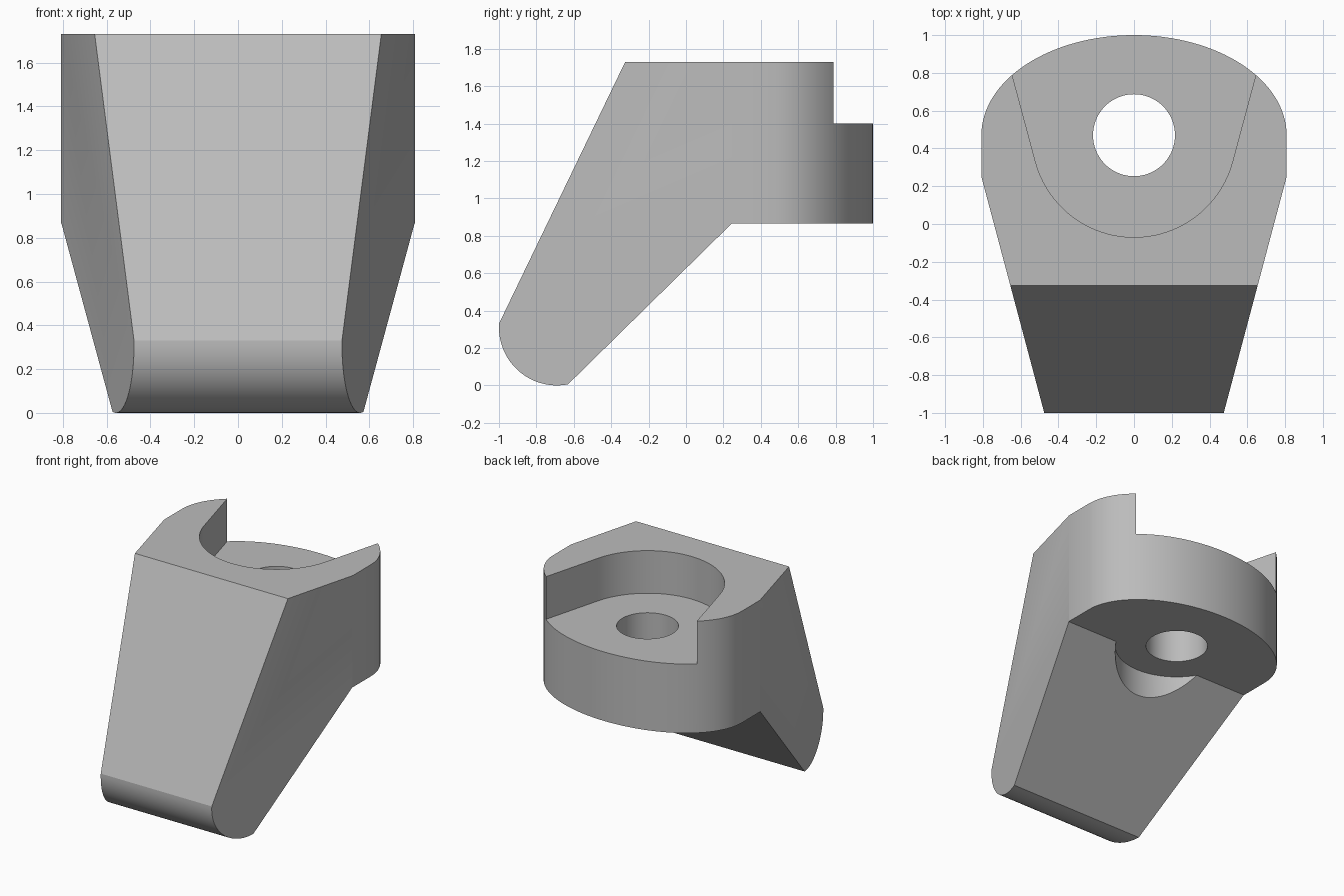
import bpy
import bmesh
from math import sin, cos, radians
from mathutils import Vector

cube = bpy.data.objects.get("Cube")
if cube:
    bpy.data.objects.remove(cube, do_unlink=True)

grey = bpy.data.materials.new("light grey")
grey.use_nodes = True
grey.diffuse_color = (0.5, 0.5, 0.5, 1)
grey.node_tree.nodes["Principled BSDF"].inputs["Base Color"].default_value = (0.5, 0.5, 0.5, 1)


def arc(cx, cy, rx, ry, start, end, steps):
    angles = [radians(start + (end - start) * i / steps) for i in range(steps + 1)]
    return [(cx + rx * cos(a), cy + ry * sin(a)) for a in angles]


def prism(name, outline, low, high, axis="z"):
    """Extrude a flat outline along z, or a (y, z) outline along x."""
    place = (lambda a, b: (a, b, low)) if axis == "z" else (lambda a, b: (low, a, b))
    push = Vector((0, 0, high - low)) if axis == "z" else Vector((high - low, 0, 0))
    bm = bmesh.new()
    face = bm.faces.new([bm.verts.new(place(a, b)) for a, b in outline])
    result = bmesh.ops.extrude_face_region(bm, geom=[face], use_keep_orig=True)
    moved = [v for v in result["geom"] if isinstance(v, bmesh.types.BMVert)]
    bmesh.ops.translate(bm, verts=moved, vec=push)
    bmesh.ops.recalc_face_normals(bm, faces=bm.faces)
    mesh = bpy.data.meshes.new(name)
    bm.to_mesh(mesh)
    bm.free()
    mesh.materials.append(grey)
    obj = bpy.data.objects.new(name, mesh)
    bpy.context.collection.objects.link(obj)
    return obj


def combine(target, tool, operation):
    mod = target.modifiers.new(tool.name, "BOOLEAN")
    mod.operation, mod.solver, mod.object = operation, "EXACT", tool
    bpy.context.view_layer.objects.active = target
    bpy.ops.object.modifier_apply(modifier=mod.name)
    bpy.data.objects.remove(tool, do_unlink=True)


hub_y = 0.47

# Side profile: slanted leg with a rounded toe, and a block behind it
profile = arc(-0.69, 0.31, 0.31, 0.31, 176, 281, 24)
profile += [(0.245, 0.866), (1.2, 0.866), (1.2, 1.73), (-0.325, 1.73)]
bracket = prism("angled_bracket", profile, -1, 1, "x")

# Plan outline: tapered front, elliptical back
plan = [(-0.475, -1), (0.475, -1), (0.808, 0.25)]
plan += arc(0, hub_y, 0.808, 0.53, 0, 180, 64) + [(-0.808, 0.25)]
combine(bracket, prism("plan_limit", plan, -0.5, 2.5), "INTERSECT")

# Seat pocket, flaring open to the back
pocket = [(-0.755, 1.2)] + arc(0, hub_y, 0.54, 0.54, 195, 345, 48) + [(0.755, 1.2)]
combine(bracket, prism("seat_pocket", pocket, 1.4, 2.2), "DIFFERENCE")

# Bolt hole through the seat, and clearance for the bolt head in the leg
combine(bracket, prism("bolt_hole", arc(0, hub_y, 0.217, 0.217, 0, 355, 71), 0.4, 2), "DIFFERENCE")
combine(bracket, prism("head_clearance", arc(0, hub_y, 0.435, 0.435, 0, 355, 71), -0.2, 0.866), "DIFFERENCE")

bpy.ops.object.select_all(action="DESELECT")
bracket.select_set(True)
bpy.context.view_layer.objects.active = bracket
bpy.ops.object.shade_smooth_by_angle(angle=radians(20))
